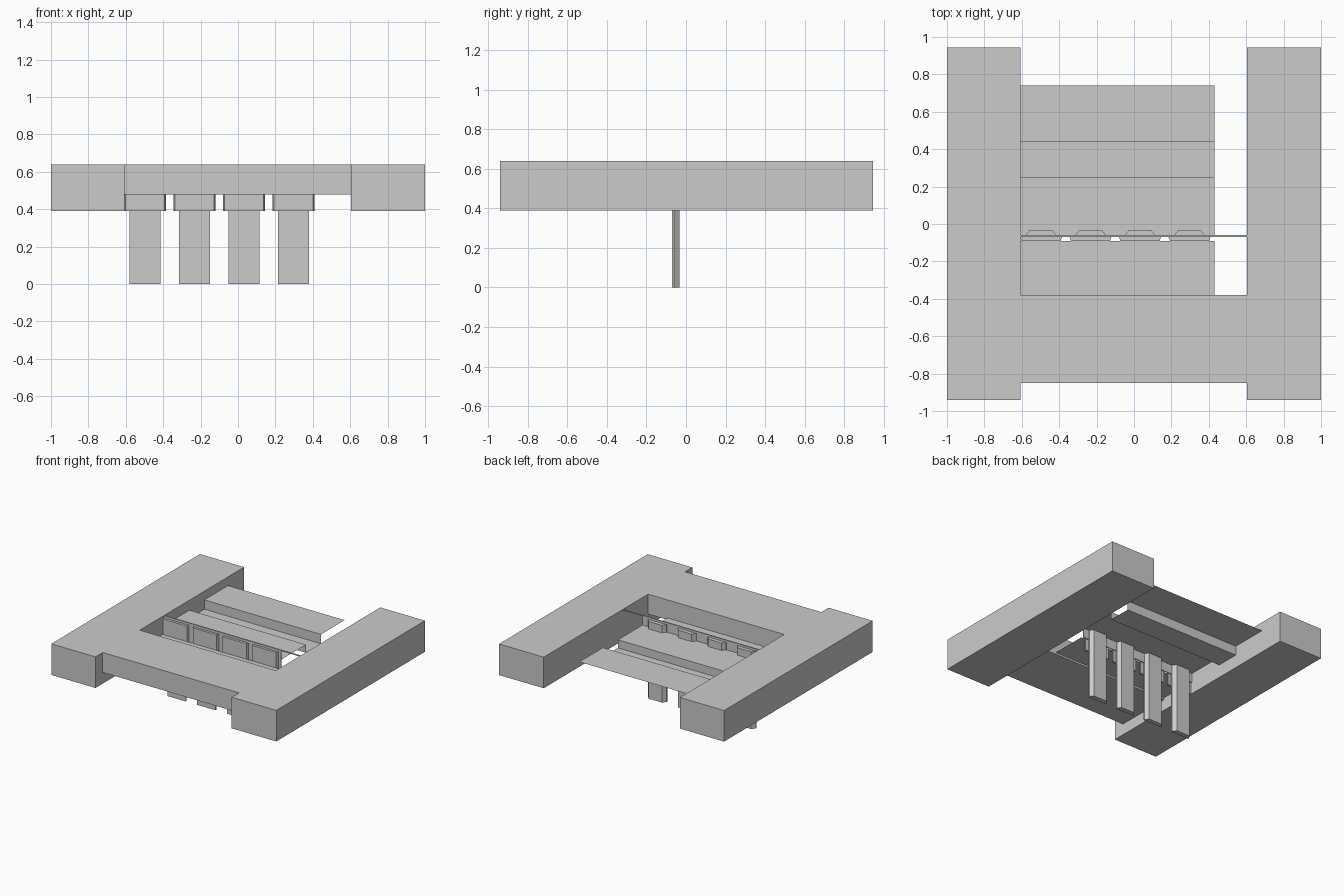
import bpy, bmesh

if "Cube" in bpy.data.objects:
    bpy.data.objects.remove(bpy.data.objects["Cube"])


def finish(name, bm):
    bmesh.ops.recalc_face_normals(bm, faces=bm.faces)
    mesh = bpy.data.meshes.new(name)
    bm.to_mesh(mesh)
    bm.free()
    ob = bpy.data.objects.new(name, mesh)
    bpy.context.collection.objects.link(ob)
    return ob


def prism(name, outline, z0, z1):
    """Vertical prism from an xy outline."""
    bm = bmesh.new()
    face = bm.faces.new([bm.verts.new((x, y, z0)) for x, y in outline])
    new = bmesh.ops.extrude_face_region(bm, geom=[face])["geom"]
    for v in new:
        if isinstance(v, bmesh.types.BMVert):
            v.co.z = z1
    return finish(name, bm)


def box(name, x0, x1, y0, y1, z0, z1):
    return prism(name, [(x0, y0), (x1, y0), (x1, y1), (x0, y1)], z0, z1)


def sheet(name, profile, x0, x1):
    """Thin folded sheet: a yz profile swept along x."""
    bm = bmesh.new()
    rows = [[bm.verts.new((x, y, z)) for x in (x0, x1)] for y, z in profile]
    for a, b in zip(rows, rows[1:]):
        bm.faces.new((a[0], a[1], b[1], b[0]))
    return finish(name, bm)


# Heavy side walls and the front beam
box("left_side_block", -1.0, -0.607, -0.942, 0.945, 0.39, 0.64)
box("right_side_block", 0.603, 1.0, -0.942, 0.945, 0.39, 0.64)
box("front_beam", -0.607, 0.603, -0.85, -0.38, 0.48, 0.64)

# Thin decks: rear deck with a trough, and the lower front deck
sheet("rear_deck", [(-0.065, 0.56), (0.25, 0.56), (0.25, 0.495),
                    (0.44, 0.495), (0.44, 0.57), (0.74, 0.57)], -0.607, 0.43)
sheet("front_deck", [(-0.38, 0.495), (-0.09, 0.495)], -0.607, 0.43)

# Upright web across the opening and its long top rail
box("web_wall", -0.607, 0.43, -0.07, -0.062, 0.485, 0.635)
box("top_rail", -0.607, 0.603, -0.07, -0.06, 0.632, 0.638)

# Row of tapered posts, each with a wider head plate in front
for i in range(4):
    cx = -0.497 + 0.2645 * i
    prism(f"post_{i + 1}", [(cx - 0.082, -0.07), (cx + 0.082, -0.07),
                            (cx + 0.082, -0.06), (cx + 0.06, -0.032),
                            (cx - 0.06, -0.032), (cx - 0.082, -0.06)], 0.0, 0.62)
    prism(f"post_head_{i + 1}", [(cx - 0.105, -0.09), (cx + 0.105, -0.09),
                                 (cx + 0.112, -0.07), (cx - 0.112, -0.07)], 0.39, 0.62)
